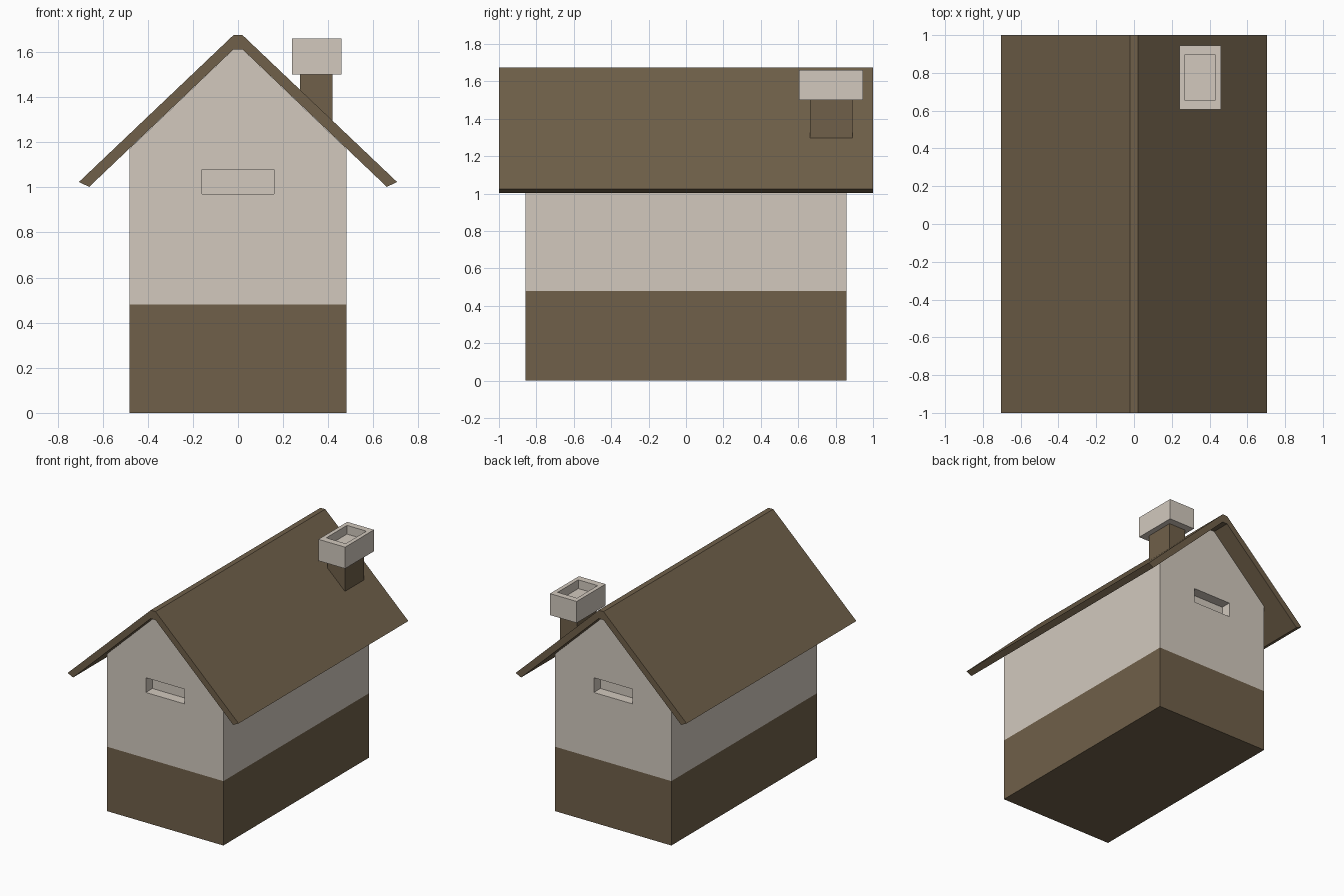
import bpy, bmesh

if "Cube" in bpy.data.objects:
    bpy.data.objects.remove(bpy.data.objects["Cube"])

def material(name, rgb):
    m = bpy.data.materials.new(name)
    m.diffuse_color = (*rgb, 1)
    m.use_nodes = True
    m.node_tree.nodes["Principled BSDF"].inputs["Base Color"].default_value = m.diffuse_color
    return m

CREAM = material("cream plaster", (0.645, 0.584, 0.515))
BROWN = material("brown wood", (0.162, 0.117, 0.068))

def prism(name, profile, y0, y1, mats=(), cut_z=None):
    """Extrude an x-z profile along y; optionally recolour below cut_z."""
    bm = bmesh.new()
    face = bm.faces.new([bm.verts.new((x, y0, z)) for x, z in profile])
    ext = bmesh.ops.extrude_face_region(bm, geom=[face])
    new = [v for v in ext["geom"] if isinstance(v, bmesh.types.BMVert)]
    bmesh.ops.translate(bm, verts=new, vec=(0, y1 - y0, 0))
    if cut_z is not None:
        bmesh.ops.bisect_plane(bm, geom=bm.verts[:] + bm.edges[:] + bm.faces[:],
                               plane_co=(0, 0, cut_z), plane_no=(0, 0, 1))
        for f in bm.faces:
            f.material_index = int(f.calc_center_median().z < cut_z and
                                   max(v.co.z for v in f.verts) < cut_z + 0.001)
    bmesh.ops.recalc_face_normals(bm, faces=bm.faces[:])
    me = bpy.data.meshes.new(name)
    bm.to_mesh(me)
    bm.free()
    for m in mats:
        me.materials.append(m)
    ob = bpy.data.objects.new(name, me)
    bpy.context.collection.objects.link(ob)
    return ob

def rect(x0, x1, z0, z1):
    return [(x0, z0), (x1, z0), (x1, z1), (x0, z1)]

def recess(target, name, profile, y0, y1):
    cutter = prism(name, profile, y0, y1, (CREAM,))
    cutter.hide_render = True
    cutter.display_type = 'WIRE'
    mod = target.modifiers.new(name, 'BOOLEAN')
    mod.operation = 'DIFFERENCE'
    mod.solver = 'EXACT'
    mod.object = cutter

def mirrored(half):
    return half + [(-x, z) for x, z in reversed(half)]

# House walls with brown lower band
walls = prism("walls", mirrored([(0.48, 0), (0.48, 1.172), (0.02, 1.612)]),
              -0.858, 0.858, (CREAM, BROWN), cut_z=0.48)

# Gable slots, front and back
for side, a, b in (("front", -0.95, -0.78), ("back", 0.78, 0.95)):
    recess(walls, side + "_slot_cutter", rect(-0.16, 0.16, 0.97, 1.08), a, b)

# Pitched roof with overhanging eaves
outer = [(0.66, 1.002), (0.705, 1.024), (0.02, 1.675)]
inner = [(-0.02, 1.612), (-0.66, 1.002)]
right_inner = [(0.02, 1.612)]
prism("roof", mirrored(outer) + inner[:1] + right_inner, -1, 1, (BROWN,))

# Chimney shaft, its foot following the roof slope
prism("chimney_shaft", [(0.275, 1.42), (0.418, 1.284), (0.418, 1.5), (0.275, 1.5)],
      0.663, 0.89, (BROWN,))

# Chimney cap with a sunken opening
cap = prism("chimney_cap", rect(0.24, 0.46, 1.5, 1.66), 0.605, 0.945, (CREAM,))
recess(cap, "chimney_opening_cutter", rect(0.27, 0.43, 1.595, 1.75), 0.655, 0.898)
